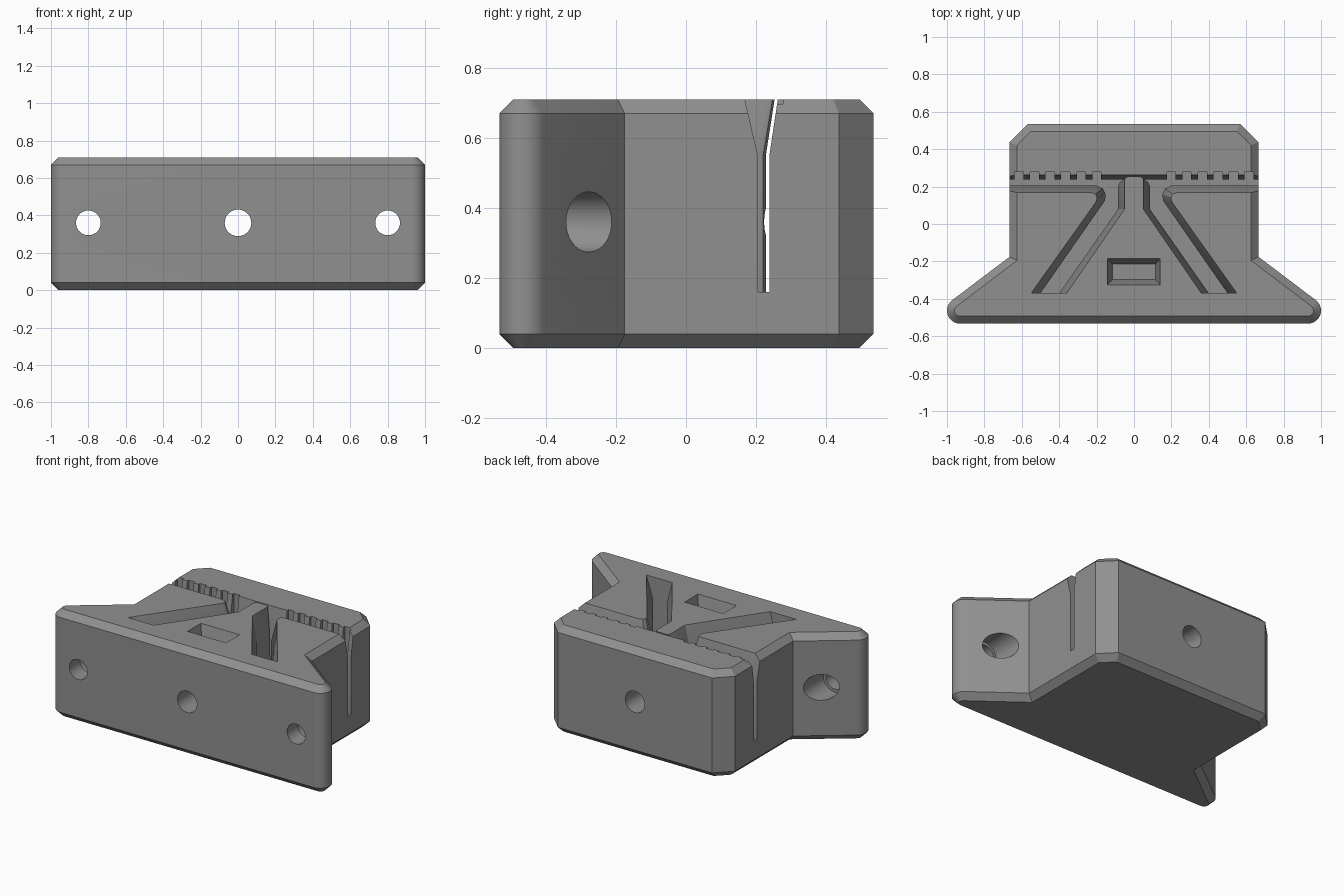
import bpy, bmesh, math
from mathutils import Matrix, Vector

if "Cube" in bpy.data.objects:
    bpy.data.objects.remove(bpy.data.objects["Cube"])

H = 0.71      # block height
BEV = 0.04    # edge chamfer

mat = bpy.data.materials.new("grey_plastic")
mat.diffuse_color = (0.28, 0.28, 0.28, 1)
mat.use_nodes = True
mat.node_tree.nodes["Principled BSDF"].inputs["Base Color"].default_value = mat.diffuse_color


def to_object(name, bm):
    bmesh.ops.recalc_face_normals(bm, faces=bm.faces)
    me = bpy.data.meshes.new(name)
    bm.to_mesh(me)
    bm.free()
    me.materials.append(mat)
    ob = bpy.data.objects.new(name, me)
    bpy.context.collection.objects.link(ob)
    return ob


def loft(name, rings):
    """Solid through (outline, z) rings with equal point counts."""
    bm = bmesh.new()
    loops = [[bm.verts.new((x, y, z)) for x, y in pts] for pts, z in rings]
    n = len(loops[0])
    for a, b in zip(loops, loops[1:]):
        for i in range(n):
            j = (i + 1) % n
            bm.faces.new((a[i], a[j], b[j], b[i]))
    bm.faces.new(loops[0][::-1])
    bm.faces.new(loops[-1])
    return to_object(name, bm)


def cylinder_y(name, x, r, y0, y1, z=0.36):
    bm = bmesh.new()
    m = Matrix.Translation((x, (y0 + y1) / 2, z)) @ Matrix.Rotation(math.pi / 2, 4, 'X')
    bmesh.ops.create_cone(bm, cap_ends=True, segments=40, radius1=r, radius2=r,
                          depth=y1 - y0, matrix=m)
    return to_object(name, bm)


def rect(x0, x1, y0, y1):
    return [(x0, y0), (x1, y0), (x1, y1), (x0, y1)]


def inset(pts, d):
    """Mitred inward offset of a counter-clockwise outline."""
    out = []
    n = len(pts)
    for i in range(n):
        p, q, r = (Vector(pts[k % n]) for k in (i - 1, i, i + 1))
        e1, e2 = (q - p).normalized(), (r - q).normalized()
        n1, n2 = Vector((-e1.y, e1.x)), Vector((-e2.y, e2.x))
        m = (n1 + n2) / (1 + n1.dot(n2))
        out.append(tuple(q + m * d))
    return out


# Body outline: wide rounded front flange, narrower rear block
half = []
for i in range(13):
    a = math.radians(-90 + i * 143 / 12)
    half.append((0.93 + 0.07 * math.cos(a), -0.463 + 0.07 * math.sin(a)))
half += [(0.665, -0.175), (0.665, 0.437), (0.567, 0.535)]
outline = half + [(-x, y) for x, y in reversed(half)]
small = inset(outline, BEV)
body = loft("clamp_block", [(small, 0), (outline, BEV), (outline, H - BEV), (small, H)])

cutters = []

# Belt channel: side slot turning into a diagonal groove, flared at the top
low = [(-0.01, 0.238), (-0.01, 0.228), (0.06, 0.228), (0.078, 0.22), (0.085, 0.20),
       (0.085, 0.08), (0.40, -0.37), (0.50, -0.37), (0.155, 0.125), (0.152, 0.16),
       (0.167, 0.19), (0.20, 0.205), (0.8, 0.205), (0.8, 0.238)]
top = [(-0.01, 0.262), (-0.01, 0.253), (0.035, 0.253), (0.046, 0.247), (0.05, 0.235),
       (0.05, 0.08), (0.36, -0.37), (0.55, -0.37), (0.205, 0.115), (0.197, 0.14),
       (0.206, 0.16), (0.23, 0.168), (0.8, 0.168), (0.8, 0.262)]
for side, s in (("right", 1), ("left", -1)):
    lo = [(s * x, y) for x, y in low]
    hi = [(s * x, y) for x, y in top]
    cutters.append(loft(side + "_channel", [(lo, 0.16), (lo, 0.55), (hi, H), (hi, H + 0.05)]))
    # Tooth notches in the rear slot wall
    for i in range(6):
        x = s * (0.2 + 0.083 * i)
        r = rect(x - 0.023, x + 0.023, 0.222, 0.277)
        cutters.append(loft(side + "_notch", [(r, 0.163), (r, H + 0.06)]))
    # Flange screw hole with wider head recess behind
    cutters.append(cylinder_y(side + "_screw_hole", s * 0.8, 0.066, -0.7, 0.0))
    cutters.append(cylinder_y(side + "_screw_recess", s * 0.8, 0.086, -0.42, 0.1))

# Long centre hole
cutters.append(cylinder_y("centre_hole", 0, 0.071, -0.7, 0.7))

# Tapered pocket in the top
p_lo, p_hi = rect(-0.115, 0.115, -0.297, -0.215), rect(-0.143, 0.14, -0.325, -0.185)
cutters.append(loft("top_pocket", [(p_lo, H - 0.12), (p_hi, H), (p_hi, H + 0.05)]))

# Cut everything out of the block
bpy.context.view_layer.objects.active = body
body.select_set(True)
for c in cutters:
    c.hide_render = True
    mod = body.modifiers.new(c.name, 'BOOLEAN')
    mod.operation = 'DIFFERENCE'
    mod.solver = 'EXACT'
    mod.object = c
    bpy.ops.object.modifier_apply(modifier=mod.name)
for c in cutters:
    bpy.data.objects.remove(c, do_unlink=True)

bpy.ops.object.shade_smooth_by_angle(angle=math.radians(25))
